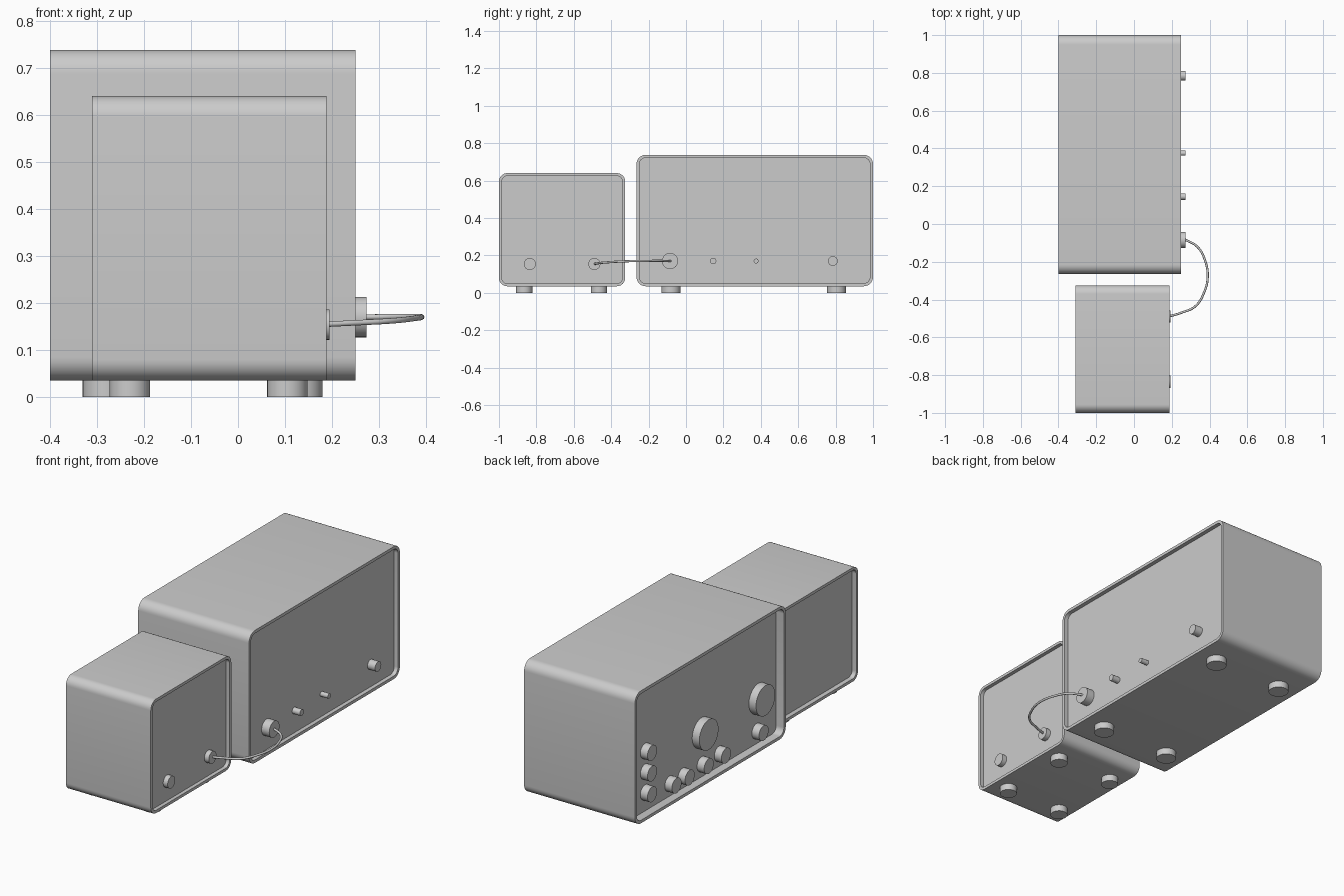
import bpy, bmesh, math
from mathutils import Vector

if "Cube" in bpy.data.objects:
    bpy.data.objects.remove(bpy.data.objects["Cube"])

grey = bpy.data.materials.new("light grey")
grey.diffuse_color = (0.6, 0.6, 0.6, 1)
grey.use_nodes = True
grey.node_tree.nodes["Principled BSDF"].inputs["Base Color"].default_value = grey.diffuse_color


def finish(name, bm):
    bmesh.ops.recalc_face_normals(bm, faces=bm.faces)
    mesh = bpy.data.meshes.new(name)
    bm.to_mesh(mesh)
    bm.free()
    ob = bpy.data.objects.new(name, mesh)
    bpy.context.collection.objects.link(ob)
    mesh.materials.append(grey)
    bpy.ops.object.select_all(action='DESELECT')
    ob.select_set(True)
    bpy.context.view_layer.objects.active = ob
    bpy.ops.object.shade_smooth_by_angle(angle=math.radians(35))
    return ob


def ring(bm, x, y0, y1, z0, z1, r, inset, seg=8):
    """Rounded rectangle loop in the y-z plane."""
    verts = []
    corners = [(y1 - r, z1 - r), (y0 + r, z1 - r), (y0 + r, z0 + r), (y1 - r, z0 + r)]
    for i, (cy, cz) in enumerate(corners):
        for k in range(seg + 1):
            a = math.pi / 2 * (i + k / seg)
            verts.append(bm.verts.new((x, cy + (r - inset) * math.cos(a),
                                       cz + (r - inset) * math.sin(a))))
    return verts


def cabinet(name, x0, x1, y0, y1, z0, z1, r, rim, front_depth, back_depth):
    """Rounded case with a recessed panel at both ends."""
    bm = bmesh.new()
    steps = [(x0 + front_depth, rim), (x0, rim), (x0, 0),
             (x1, 0), (x1, rim), (x1 - back_depth, rim)]
    rings = [ring(bm, x, y0, y1, z0, z1, r, i) for x, i in steps]
    n = len(rings[0])
    for a, b in zip(rings, rings[1:]):
        for i in range(n):
            j = (i + 1) % n
            bm.faces.new((a[i], a[j], b[j], b[i]))
    bm.faces.new(rings[0])
    bm.faces.new(rings[-1])
    finish(name, bm)


def cylinder(name, start, end, r, seg=32):
    a, b = Vector(start), Vector(end)
    bm = bmesh.new()
    bmesh.ops.create_cone(bm, cap_ends=True, segments=seg, radius1=r, radius2=r,
                          depth=(b - a).length)
    bm.transform((b - a).to_track_quat('Z', 'Y').to_matrix().to_4x4())
    bmesh.ops.translate(bm, verts=bm.verts, vec=(a + b) / 2)
    finish(name, bm)


# Cases
cabinet("receiver_case", -0.40, 0.25, -0.265, 1.0, 0.035, 0.738, 0.05, 0.016, 0.045, 0.022)
cabinet("speaker_case", -0.31, 0.188, -1.0, -0.325, 0.035, 0.64, 0.045, 0.015, 0.025, 0.02)

# Feet
for x in (-0.28, 0.13):
    for y in (-0.08, 0.805):
        cylinder("receiver_foot", (x, y, 0), (x, y, 0.037), 0.05)
for x in (-0.23, 0.105):
    for y in (-0.865, -0.465):
        cylinder("speaker_foot", (x, y, 0), (x, y, 0.037), 0.043)

# Large dials and small knobs on the control panel
for y in (0.375, -0.10):
    cylinder("tuning_dial", (-0.35, y, 0.285), (-0.397, y, 0.285), 0.08, 48)
for y, z in [(0.85, 0.37), (0.85, 0.26), (0.85, 0.15), (0.645, 0.118), (0.535, 0.118),
             (0.375, 0.118), (0.23, 0.118), (-0.085, 0.118)]:
    cylinder("control_knob", (-0.35, y, z), (-0.397, y, z), 0.04)

# Rear sockets
for y, r in [(-0.085, 0.043), (0.145, 0.017), (0.375, 0.013), (0.785, 0.026)]:
    cylinder("receiver_socket", (0.225, y, 0.17), (0.273, y, 0.17), r)
for y in (-0.835, -0.49):
    cylinder("speaker_socket", (0.165, y, 0.154), (0.194, y, 0.154), 0.032)

# Connecting cable
path = [(0.19, -0.488, 0.155), (0.25, -0.47, 0.158), (0.325, -0.435, 0.162),
        (0.372, -0.36, 0.167), (0.390, -0.28, 0.17), (0.375, -0.19, 0.171),
        (0.335, -0.12, 0.171), (0.265, -0.08, 0.17)]
curve = bpy.data.curves.new("cable", 'CURVE')
curve.dimensions = '3D'
curve.bevel_depth = 0.006
curve.bevel_resolution = 3
curve.use_fill_caps = True
spline = curve.splines.new('BEZIER')
spline.bezier_points.add(len(path) - 1)
for p, co in zip(spline.bezier_points, path):
    p.co = co
    p.handle_left_type = p.handle_right_type = 'AUTO'
curve.materials.append(grey)
bpy.context.collection.objects.link(bpy.data.objects.new("cable", curve))
